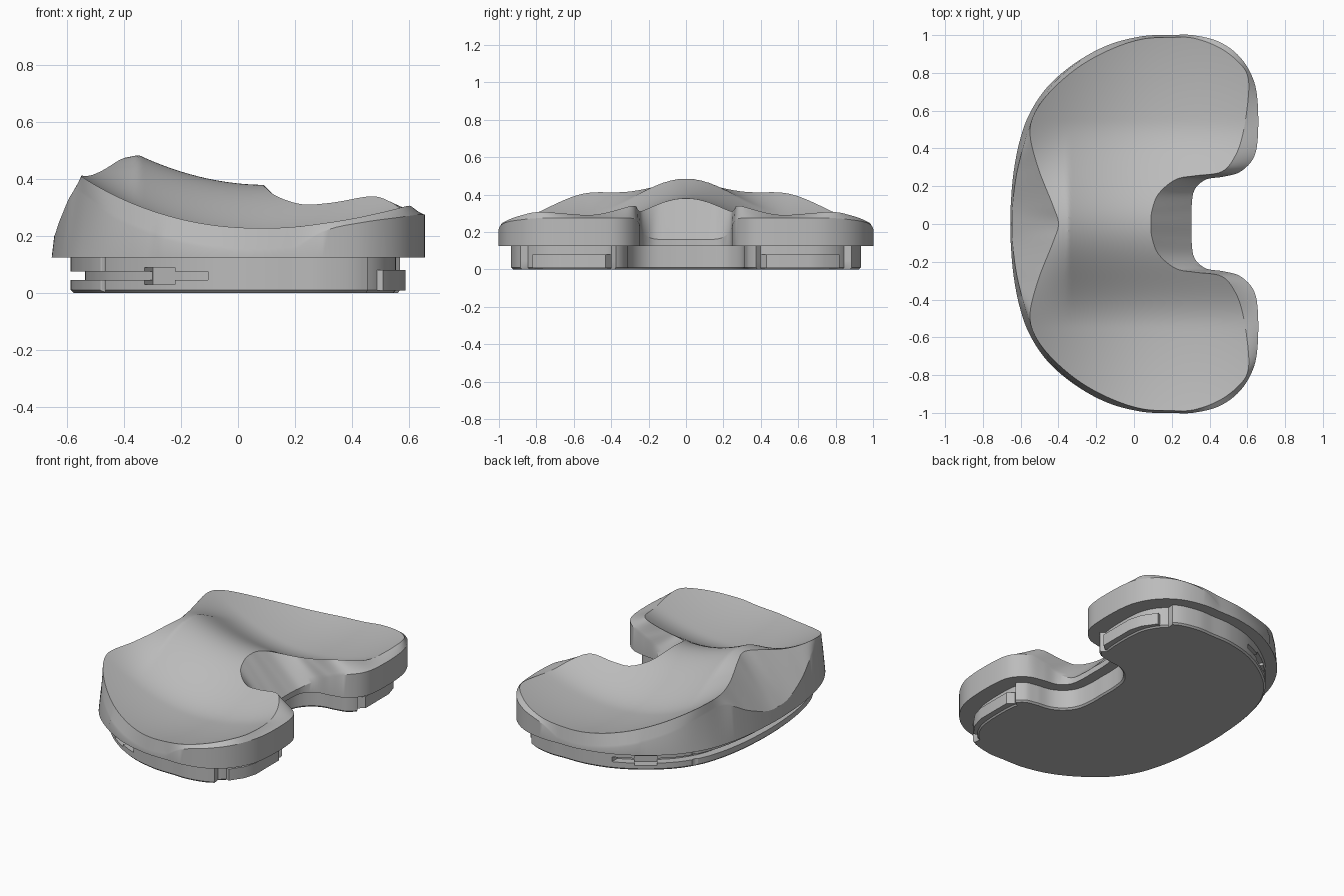
import bpy, bmesh, math
from mathutils import Vector

if "Cube" in bpy.data.objects:
    bpy.data.objects.remove(bpy.data.objects["Cube"])

# half-outline stations from the side (y=1) to the middle (y=0):
# outer x, outer y, wall top z, rim x, rim y
LEFT = [(.20, 1, .15, .20, .988), (.05, .995, .14, .05, .98), (-.13, .95, .16, -.11, .93),
        (-.30, .86, .20, -.28, .84), (-.45, .735, .26, -.43, .715), (-.55, .59, .33, -.525, .59),
        (-.605, .44, .355, -.55, .47), (-.638, .27, .27, -.505, .29), (-.652, .11, .21, -.43, .10),
        (-.655, 0, .20, -.40, 0)]
RIGHT = [(.20, 1, .15, .20, .988), (.31, 1, .22, .31, .985), (.45, .965, .25, .44, .94),
         (.56, .885, .265, .54, .87), (.63, .77, .275, .60, .79), (.655, .64, .275, .605, .67),
         (.655, .45, .275, .575, .47), (.63, .345, .275, .53, .35), (.56, .275, .27, .46, .275),
         (.47, .25, .24, .32, .255), (.38, .235, .20, .22, .235), (.32, .18, .165, .13, .16),
         (.305, .09, .16, .095, .07), (.305, 0, .16, .09, 0)]
M = 72   # samples per half edge
COLS = 44


def spline(pts):
    """Smooth samples through the stations, then mirrored across y = 0."""
    p = [Vector(q) for q in pts]
    m = p[-2].copy()
    m[1], m[4] = -m[1], -m[4]
    p = [p[0]] + p + [m]
    half = []
    for k in range(M + 1):
        t = k / M * (len(pts) - 1)
        i = min(int(t), len(pts) - 2)
        f = t - i
        a, b, c, d = p[i:i + 4]
        half.append(.5 * (2 * b + (c - a) * f + (2 * a - 5 * b + 4 * c - d) * f * f
                          + (3 * b - a - 3 * c + d) * f ** 3))
    other = []
    for q in reversed(half[:-1]):
        q = q.copy()
        q[1], q[4] = -q[1], -q[4]
        other.append(q)
    return half + other


def dish(x, y):
    """Height of the twin-dished bearing surface."""
    y = abs(y)
    z = .19 + (.52 if x < .1 else .42) * (x - .1) ** 2
    if y > .55:
        return z + .2 * (y - .55) ** 2
    ridge = max(.05, .19 - .7 * max(0, -x - .35))
    return z + ridge * .5 * (1 + math.cos(math.pi * y / .55))


def skin(bm, rings):
    """Join a stack of closed rings with quads and return the vertex rings."""
    vs = [[bm.verts.new(c) for c in r] for r in rings]
    n = len(vs[0])
    for a, b in zip(vs, vs[1:]):
        for i in range(n):
            j = (i + 1) % n
            bm.faces.new((a[i], a[j], b[j], b[i]))
    return vs


def finish(bm, name, mat, angle=28):
    bmesh.ops.remove_doubles(bm, verts=bm.verts, dist=.0004)
    bmesh.ops.triangulate(bm, faces=[f for f in bm.faces if len(f.verts) > 4])
    bmesh.ops.recalc_face_normals(bm, faces=bm.faces)
    me = bpy.data.meshes.new(name)
    bm.to_mesh(me)
    bm.free()
    ob = bpy.data.objects.new(name, me)
    bpy.context.collection.objects.link(ob)
    me.materials.append(mat)
    bpy.ops.object.select_all(action='DESELECT')
    ob.select_set(True)
    bpy.context.view_layer.objects.active = ob
    bpy.ops.object.shade_smooth_by_angle(angle=math.radians(angle))
    return ob


grey = bpy.data.materials.new("light_grey")
grey.diffuse_color = (.5, .5, .5, 1)
grey.use_nodes = True
grey.node_tree.nodes["Principled BSDF"].inputs["Base Color"].default_value = grey.diffuse_color

left, right = spline(LEFT), spline(RIGHT)
loop = left + right[-2:0:-1]

# bearing body: wall, sloped border, dished top
bm = bmesh.new()
foot = [Vector((q[0], q[1], .125)) for q in loop]
wall = [Vector((q[0] + (.12 * (q[2] - .125) if q[0] < -.3 else 0), q[1], q[2])) for q in loop]
rim = [Vector((q[3], q[4], dish(q[3], q[4]))) for q in loop]
STEPS = 6
rings = [foot] + [[a.lerp(b, s / STEPS) for a, b in zip(wall, rim)] for s in range(STEPS + 1)]
v = skin(bm, rings)
bm.faces.new(v[0])
grid = []
for a, b in zip(left, right):
    row = []
    for c in range(COLS + 1):
        f = c / COLS
        x, y = a[3] + (b[3] - a[3]) * f, a[4] + (b[4] - a[4]) * f
        row.append(bm.verts.new((x, y, dish(x, y))))
    grid.append(row)
for r, s in zip(grid[1:-1], grid[2:-1]):
    for c in range(COLS):
        bm.faces.new((r[c], s[c], s[c + 1], r[c + 1]))
for tip, row in ((grid[0], grid[1]), (grid[-1], grid[-2])):
    for c in range(COLS):
        bm.faces.new((tip[0], row[c], row[c + 1]))
    for w in tip[1:]:
        bm.verts.remove(w)
finish(bm, "bearing_body", grey)


# locking base: inset outline with a groove round the front
def inset(z, d, groove=0):
    out, n = [], len(loop)
    for i, q in enumerate(loop):
        a, b = loop[i - 1], loop[(i + 1) % n]
        t = Vector((b[0] - a[0], b[1] - a[1])).normalized()
        k = d + (groove if q[0] < -.13 else 0)
        if q[0] > .5 and abs(q[1]) > .35:
            k += .035
        out.append(Vector((q[0] - t.y * k, q[1] + t.x * k, z)))
    return out


bm = bmesh.new()
v = skin(bm, [inset(0, .077), inset(.01, .067), inset(.045, .067), inset(.045, .067, .05),
              inset(.075, .067, .05), inset(.075, .067), inset(.13, .067)])
bm.faces.new(v[0])
bm.faces.new(v[-1])
base = finish(bm, "locking_base", grey)


def cut(ob):
    m = base.modifiers.new(ob.name, 'BOOLEAN')
    m.operation, m.object, m.solver = 'DIFFERENCE', ob, 'EXACT'
    ob.hide_render = True
    ob.hide_set(True)


for s, side in ((-1, "front"), (1, "back")):
    # upright round notch
    bpy.ops.mesh.primitive_cylinder_add(vertices=20, radius=.03, depth=.3, location=(-.495, s * .6, .06))
    bpy.context.object.name = side + "_notch_cutter"
    cut(bpy.context.object)
    # tool pocket in the groove
    bpy.ops.mesh.primitive_cube_add(size=1, location=(-.28, s * .80, .06),
                                    rotation=(0, 0, -s * math.radians(-35)))
    ob = bpy.context.object
    ob.name = side + "_pocket_cutter"
    ob.scale = (.13, .12, .06)
    cut(ob)
    # rear lip
    bm = bmesh.new()
    ring = [(.45, .40), (.55, .40), (.588, .43), (.588, .66), (.565, .74), (.51, .82), (.45, .80)]
    v = skin(bm, [[(x, s * y, z) for x, y in ring] for z in (.008, .08)])
    bm.faces.new(v[0])
    bm.faces.new(v[1])
    finish(bm, side + "_rear_lip", grey)
